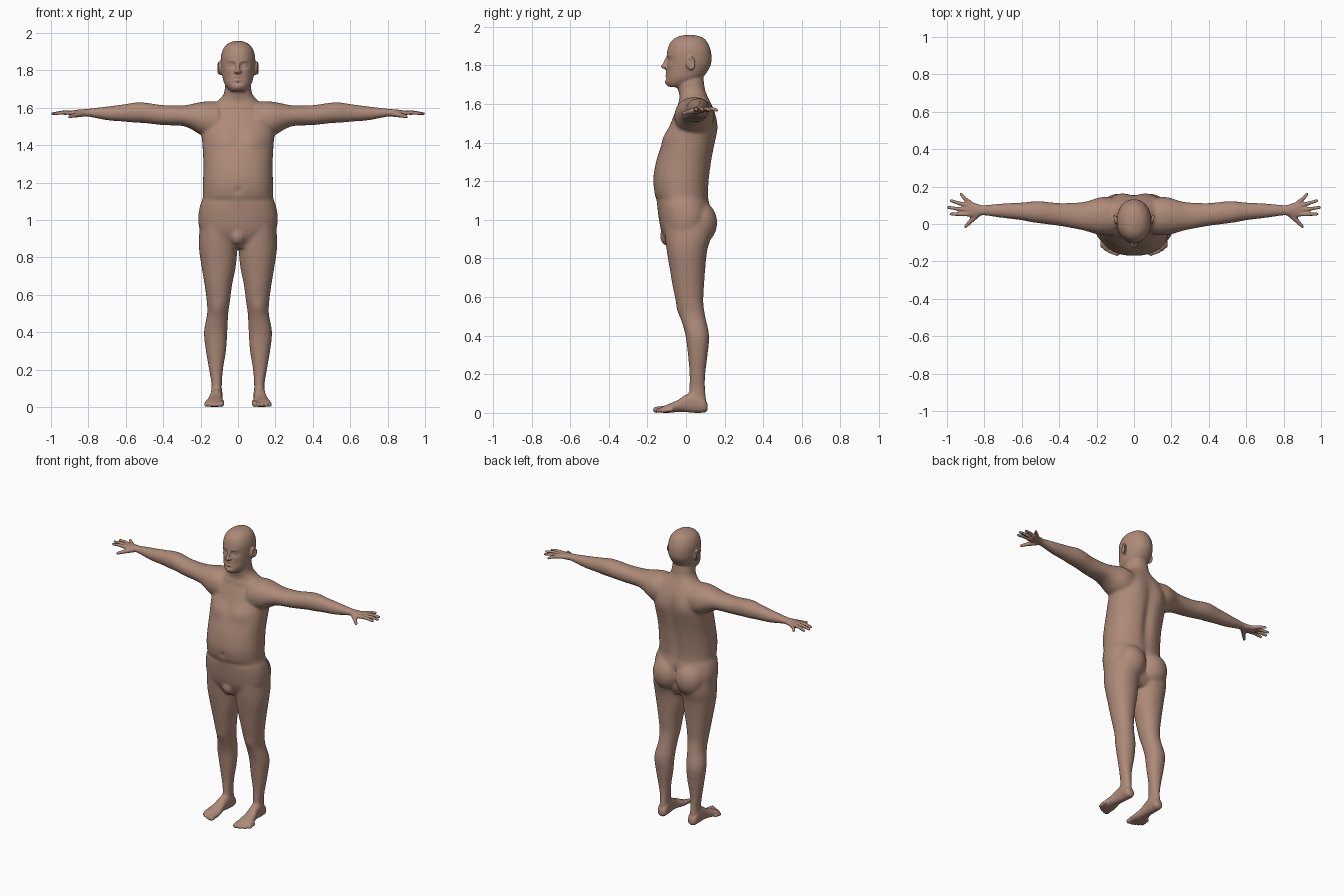
import bpy, bmesh, math
from mathutils import Vector, Matrix, Euler

cube = bpy.data.objects.get("Cube")
if cube:
    bpy.data.objects.remove(cube, do_unlink=True)

skin = bpy.data.materials.new("warm_skin")
skin.use_nodes = True
skin_colour = (0.42, 0.255, 0.19, 1)
skin.diffuse_color = skin_colour
skin.node_tree.nodes["Principled BSDF"].inputs["Base Color"].default_value = skin_colour

bm = bmesh.new()


def spline(a, b, c, d, t):
    """Smooth value between b and c."""
    return b + 0.5 * t * (c - a + t * (2 * a - 5 * b + 4 * c - d + t * (3 * (b - c) + d - a)))


def loft(rings, axis, sides=40, steps=6, power=2.25):
    """Skin rounded sections (position, a min, a max, b min, b max) along an axis."""
    place = {"x": lambda t, a, b: (t, a, b),
             "y": lambda t, a, b: (a, t, b),
             "z": lambda t, a, b: (a, b, t)}[axis]
    padded = [rings[0]] + list(rings) + [rings[-1]]
    sections = []
    for i in range(len(rings) - 1):
        for s in range(steps):
            sections.append([spline(*vals, s / steps) for vals in zip(*padded[i:i + 4])])
    sections.append(rings[-1])
    loops = []
    for t, a0, a1, b0, b1 in sections:
        loop = []
        for k in range(sides):
            angle = math.tau * k / sides
            c, s = math.cos(angle), math.sin(angle)
            c = math.copysign(abs(c) ** (2 / power), c)
            s = math.copysign(abs(s) ** (2 / power), s)
            loop.append(bm.verts.new(place(t, (a0 + a1 + c * (a1 - a0)) / 2,
                                           (b0 + b1 + s * (b1 - b0)) / 2)))
        loops.append(loop)
    for low, high in zip(loops, loops[1:]):
        for k in range(sides):
            n = (k + 1) % sides
            bm.faces.new((low[k], low[n], high[n], high[k]))
    bm.faces.new(loops[0])
    bm.faces.new(loops[-1])
    return [v for loop in loops for v in loop]


def mass(centre, radii, turn=(0, 0, 0)):
    """Add an ellipsoid."""
    m = Matrix.Translation(centre) @ Euler(turn).to_matrix().to_4x4() @ Matrix.Diagonal((*radii, 1))
    bmesh.ops.create_uvsphere(bm, u_segments=24, v_segments=16, radius=1, matrix=m)


def tube(points, radii):
    """Add a rounded, tapering tube through points."""
    points = [Vector(p) for p in points]
    for p, r in zip(points, radii):
        mass(p, (r, r, r))
    for p, q, r, s in zip(points, points[1:], radii, radii[1:]):
        turn = (q - p).to_track_quat("Z", "Y").to_matrix().to_4x4()
        bmesh.ops.create_cone(bm, cap_ends=True, segments=16, radius1=r, radius2=s,
                              depth=(q - p).length,
                              matrix=Matrix.Translation((p + q) / 2) @ turn)


def sculpt(verts, side, bumps):
    """Push the front (-1) or back (1) in y with soft bumps (x, z, width, height, push)."""
    for v in verts:
        if v.co.y * side > 0:
            x, z = abs(v.co.x), v.co.z
            v.co.y += sum(push * math.exp(-((x - bx) / w) ** 2 - ((z - bz) / h) ** 2)
                          for bx, bz, w, h, push in bumps)


# Leg
leg = loft([(1.02, .02, .195, -.12, .13), (.92, .005, .208, -.11, .13),
            (.84, .004, .208, -.10, .11), (.75, .012, .195, -.085, .10),
            (.65, .032, .178, -.068, .093), (.57, .042, .168, -.05, .09),
            (.50, .052, .165, -.03, .10), (.40, .057, .182, -.003, .12),
            (.30, .064, .172, .01, .112), (.20, .08, .155, .018, .10),
            (.12, .086, .142, .016, .10), (.05, .085, .145, .01, .105)], "z", power=2.1)
sculpt(leg, -1, [(.108, .53, .03, .035, -.008)])

# Foot and toes
loft([(.112, .095, .13, .012, .045), (.095, .083, .145, .002, .075),
      (.05, .082, .147, 0, .11), (0, .085, .15, .004, .095),
      (-.04, .082, .16, .005, .068), (-.08, .075, .172, .001, .05),
      (-.11, .073, .177, 0, .038), (-.135, .078, .165, .002, .026)], "y")
for i in range(5):
    x, r = .09 + .02 * i, .016 if i == 0 else .0125 - .0005 * i
    tip = -.155 + .0022 * i * i
    tube([(x, tip + .045, r + .006), (x, tip, r)], [r, r])

# Buttock
mass((.085, .065, .985), (.1, .097, .115))

# Arm, wrist and palm
loft([(.10, -.06, .14, 1.43, 1.63), (.16, -.06, .145, 1.44, 1.635),
      (.20, -.055, .138, 1.455, 1.63), (.25, -.04, .122, 1.485, 1.62),
      (.30, -.028, .115, 1.503, 1.612), (.40, -.01, .112, 1.507, 1.614),
      (.50, .003, .122, 1.518, 1.628), (.55, .01, .12, 1.52, 1.628),
      (.60, .02, .115, 1.525, 1.62), (.70, .032, .11, 1.533, 1.607),
      (.80, .045, .102, 1.552, 1.595), (.83, .042, .105, 1.553, 1.592),
      (.87, .035, .118, 1.556, 1.588), (.90, .048, .12, 1.558, 1.582)], "x", power=2.1)

# Fingers and thumb
for base, tip_x, tip_y in ((.052, .978, .053), (.074, .992, .088),
                           (.096, .977, .124), (.112, .925, .16)):
    middle = ((.885 + tip_x) / 2, (base + tip_y) / 2, 1.575)
    tube([(.875, base, 1.572), middle, (tip_x, tip_y, 1.568)], [.0125, .0105, .0085])
tube([(.835, .055, 1.568), (.87, .018, 1.56), (.9, -.013, 1.552)], [.018, .0125, .009])

# Ear with a raised rim
mass((.094, .022, 1.808), (.01, .021, .034), (.15, 0, -.25))
rim = [math.radians(a) for a in range(-60, 211, 30)]
tube([(.103 + .004 * math.cos(a), .024 + .02 * math.cos(a), 1.81 + .032 * math.sin(a))
      for a in rim], [.0055] * len(rim))

# Eye and nostril wing
mass((.033, -.072, 1.828), (.0165, .0165, .0145))
mass((.012, -.106, 1.791), (.009, .011, .008))

# Mirror the paired parts
copy = bmesh.ops.duplicate(bm, geom=bm.verts[:] + bm.edges[:] + bm.faces[:])["geom"]
for v in copy:
    if isinstance(v, bmesh.types.BMVert):
        v.co.x = -v.co.x

# Torso and neck
outline = [(.85, .12, -.08, .08), (.90, .17, -.11, .11), (.95, .205, -.13, .122),
           (1.02, .212, -.143, .135), (1.08, .202, -.150, .125), (1.12, .188, -.160, .118),
           (1.2, .187, -.17, .122), (1.3, .185, -.155, .135), (1.4, .19, -.122, .152),
           (1.48, .195, -.088, .16), (1.55, .18, -.06, .152), (1.60, .15, -.04, .133),
           (1.635, .11, -.033, .115), (1.67, .078, -.04, .1), (1.72, .068, -.05, .092),
           (1.78, .06, -.04, .085)]
torso = loft([(z, -w, w, f, b) for z, w, f, b in outline], "z", sides=72, steps=8)
sculpt(torso, 1, [(0, 1.3, .03, .2, -.02), (.085, 1.48, .05, .07, .01), (0, 1, .02, .06, -.03)])
sculpt(torso, -1, [(.085, 1.43, .06, .045, -.014), (0, 1.45, .015, .06, .005),
                   (0, 1.16, .01, .01, .014), (.1, 1.105, .12, .014, .008),
                   (.04, 1.61, .035, .008, -.005)])
mass((0, -.095, .915), (.042, .04, .05))

# Head and face
outline = [(1.688, .036, -.09, 0), (1.705, .056, -.102, .05), (1.73, .073, -.103, .08),
           (1.76, .082, -.1, .105), (1.80, .089, -.097, .127), (1.84, .092, -.098, .132),
           (1.88, .09, -.096, .127), (1.92, .076, -.08, .11), (1.945, .05, -.05, .085),
           (1.957, .018, -.01, .045)]
head = loft([(z, -w, w, f, b) for z, w, f, b in outline], "z", sides=96, steps=9, power=2.1)
sculpt(head, -1, [(.033, 1.828, .018, .012, .015), (.03, 1.85, .022, .008, -.005),
                  (0, 1.825, .009, .02, -.006), (.052, 1.795, .02, .016, -.004),
                  (0, 1.767, .02, .006, -.008), (0, 1.747, .018, .006, -.008),
                  (0, 1.757, .024, .004, .008), (0, 1.734, .02, .005, .004),
                  (0, 1.713, .022, .012, -.007)])
mass((0, -.104, 1.814), (.01, .013, .034), (-.32, 0, 0))
mass((0, -.117, 1.795), (.0125, .014, .011))

# Fuse the parts into one skin
bmesh.ops.recalc_face_normals(bm, faces=bm.faces[:])
rough = bpy.data.meshes.new("body_parts")
bm.to_mesh(rough)
bm.free()
body = bpy.data.objects.new("body", rough)
bpy.context.scene.collection.objects.link(body)
fuse = body.modifiers.new("fuse", "REMESH")
fuse.mode = "VOXEL"
fuse.voxel_size = 0.005
bpy.context.view_layer.update()
graph = bpy.context.evaluated_depsgraph_get()
fused = bpy.data.meshes.new_from_object(body.evaluated_get(graph))
body.modifiers.clear()

# Soften the joins, keeping the face, fingers and toes crisp
bm = bmesh.new()
bm.from_mesh(fused)
broad = [v for v in bm.verts if abs(v.co.x) < .82 and .09 < v.co.z < 1.69]
for verts, rounds in ((broad, 18), (bm.verts[:], 2)):
    for _ in range(rounds):
        bmesh.ops.smooth_vert(bm, verts=verts, factor=.5,
                              use_axis_x=True, use_axis_y=True, use_axis_z=True)
for face in bm.faces:
    face.smooth = True
    face.material_index = 0
bm.to_mesh(fused)
bm.free()
body.data = fused
bpy.data.meshes.remove(rough)
fused.name = "body"
fused.materials.clear()
fused.materials.append(skin)
